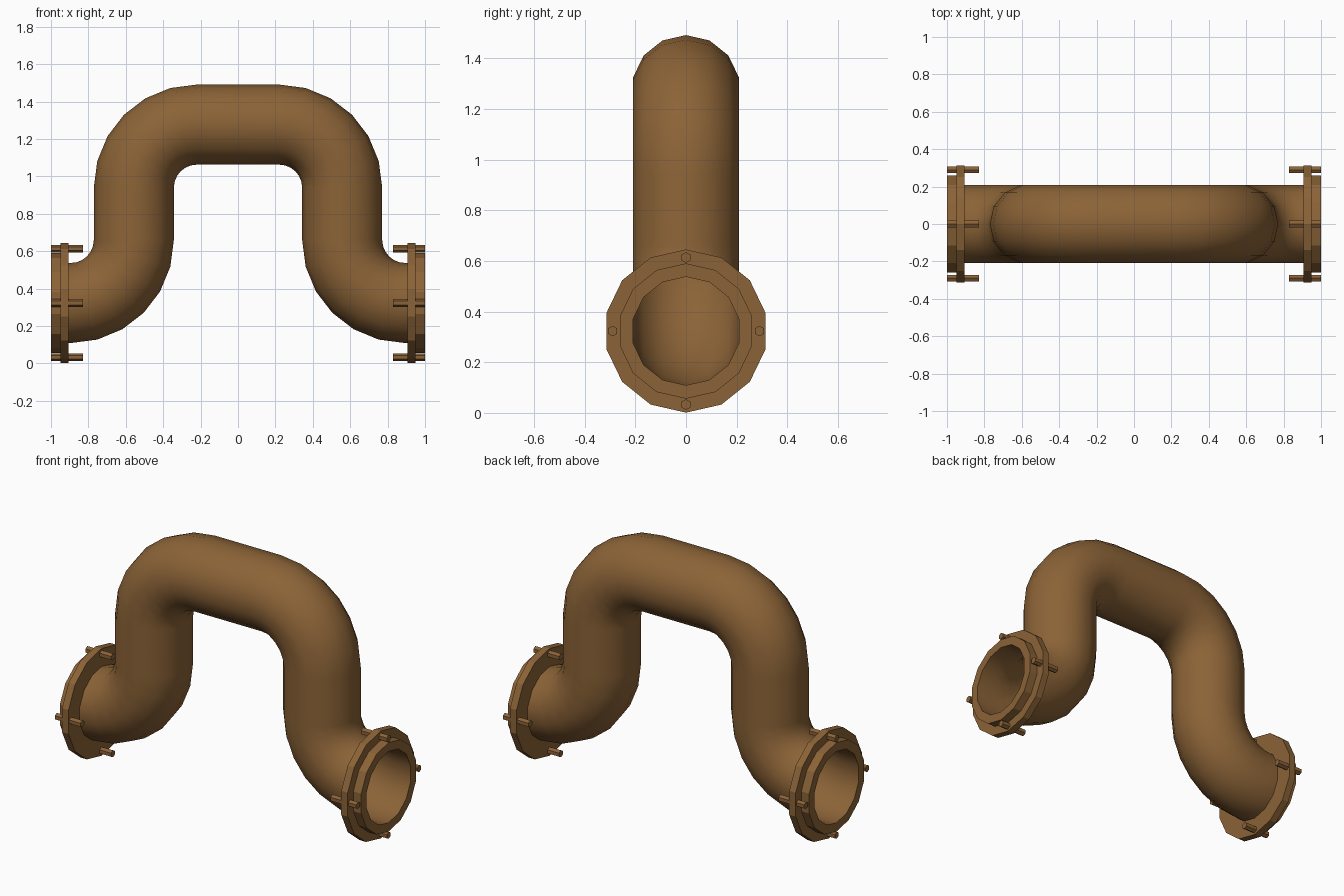
import bpy, bmesh
from math import sin, cos, pi, radians

if "Cube" in bpy.data.objects:
    bpy.data.objects.remove(bpy.data.objects["Cube"])

SIDES = 14
CZ = 0.323            # height of the open ends' axis
PIPE_R = 0.214
BEND_R = 0.337

brown = bpy.data.materials.new("brown_metal")
brown.diffuse_color = (0.26, 0.125, 0.038, 1)
brown.use_nodes = True
brown.node_tree.nodes["Principled BSDF"].inputs["Base Color"].default_value = brown.diffuse_color


def loft(name, rings, caps=False):
    """Join equal-length rings of points into a tube."""
    bm = bmesh.new()
    loops = [[bm.verts.new(p) for p in ring] for ring in rings]
    n = len(loops[0])
    for a, b in zip(loops, loops[1:]):
        for i in range(n):
            j = (i + 1) % n
            bm.faces.new((a[i], a[j], b[j], b[i]))
    if caps:
        bm.faces.new(loops[0])
        bm.faces.new(loops[-1])
    bmesh.ops.recalc_face_normals(bm, faces=bm.faces)
    mesh = bpy.data.meshes.new(name)
    bm.to_mesh(mesh)
    bm.free()
    mesh.materials.append(brown)
    ob = bpy.data.objects.new(name, mesh)
    bpy.context.collection.objects.link(ob)
    return ob


def circle(x, y, z, r, n, nx=0.0, nz=1.0):
    """Ring of n points whose first vertex lies along (nx, nz)."""
    pts = []
    for i in range(n):
        a = 2 * pi * i / n
        pts.append((x + r * cos(a) * nx, y + r * sin(a), z + r * cos(a) * nz))
    return pts


# Bent pipe: path as (x, z, normal x, normal z), left half then mirrored
half = [(-1.0, CZ, 0, 1)]
for k in range(7):
    a = radians(-90 + 15 * k)
    half.append((-0.894 + BEND_R * cos(a), CZ + BEND_R + BEND_R * sin(a), -cos(a), -sin(a)))
for k in range(7):
    a = radians(180 - 15 * k)
    half.append((-0.22 + BEND_R * cos(a), 0.94 + BEND_R * sin(a), cos(a), sin(a)))
path = half + [(-x, z, -nx, nz) for x, z, nx, nz in reversed(half)]
pipe = loft("pipe", [circle(x, 0, z, PIPE_R, SIDES, nx, nz) for x, z, nx, nz in path])
bpy.context.view_layer.objects.active = pipe
pipe.select_set(True)
bpy.ops.object.shade_smooth_by_angle(angle=radians(40))
pipe.select_set(False)

for side, s in (("left", -1), ("right", 1)):
    # Stepped flange: wide disc with a raised sealing ring
    profile = [(0.905, PIPE_R), (0.905, 0.322), (0.948, 0.322),
               (0.948, 0.267), (1.0, 0.267), (1.0, PIPE_R)]
    loft(side + "_flange", [circle(s * x, 0, CZ, r, SIDES) for x, r in profile])
    # Four hexagonal bolts
    for k in range(4):
        a = k * pi / 2
        y, z = 0.29 * sin(a), CZ + 0.29 * cos(a)
        loft(f"{side}_bolt_{k + 1}",
             [circle(s * x, y, z, 0.021, 6) for x in (0.83, 1.0)], caps=True)
